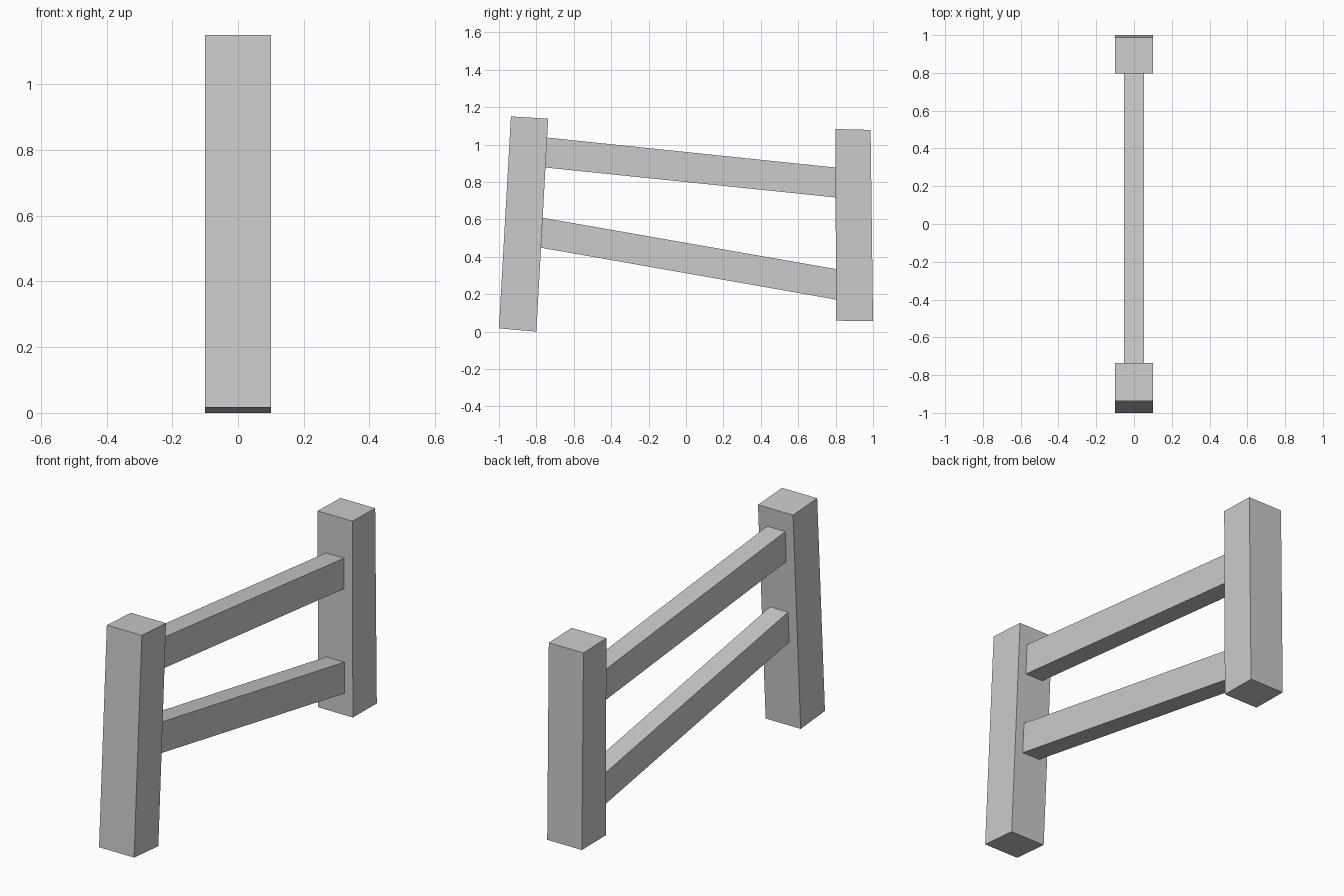
import bpy
import bmesh

if "Cube" in bpy.data.objects:
    bpy.data.objects.remove(bpy.data.objects["Cube"])


def beam(name, profile, half_width):
    """Extrude a side profile of (y, z) points symmetrically across x."""
    bm = bmesh.new()
    face = bm.faces.new([bm.verts.new((-half_width, y, z)) for y, z in profile])
    ext = bmesh.ops.extrude_face_region(bm, geom=[face])
    verts = [g for g in ext["geom"] if isinstance(g, bmesh.types.BMVert)]
    bmesh.ops.translate(bm, verts=verts, vec=(2 * half_width, 0, 0))
    bmesh.ops.recalc_face_normals(bm, faces=bm.faces)
    mesh = bpy.data.meshes.new(name)
    bm.to_mesh(mesh)
    bm.free()
    obj = bpy.data.objects.new(name, mesh)
    bpy.context.collection.objects.link(obj)
    return obj


# Leaning posts
beam("front_post", [(-1.0, 0.017), (-0.8, 0.0), (-0.737, 1.138), (-0.936, 1.15)], 0.101)
beam("back_post", [(0.803, 0.058), (1.0, 0.056), (0.987, 1.078), (0.798, 1.083)], 0.1)

# Sloping rails, ends flush with the posts
beam("upper_rail", [(-0.751, 0.877), (0.8, 0.717), (0.799, 0.877), (-0.743, 1.037)], 0.052)
beam("lower_rail", [(-0.775, 0.448), (0.802, 0.171), (0.802, 0.334), (-0.766, 0.608)], 0.052)
